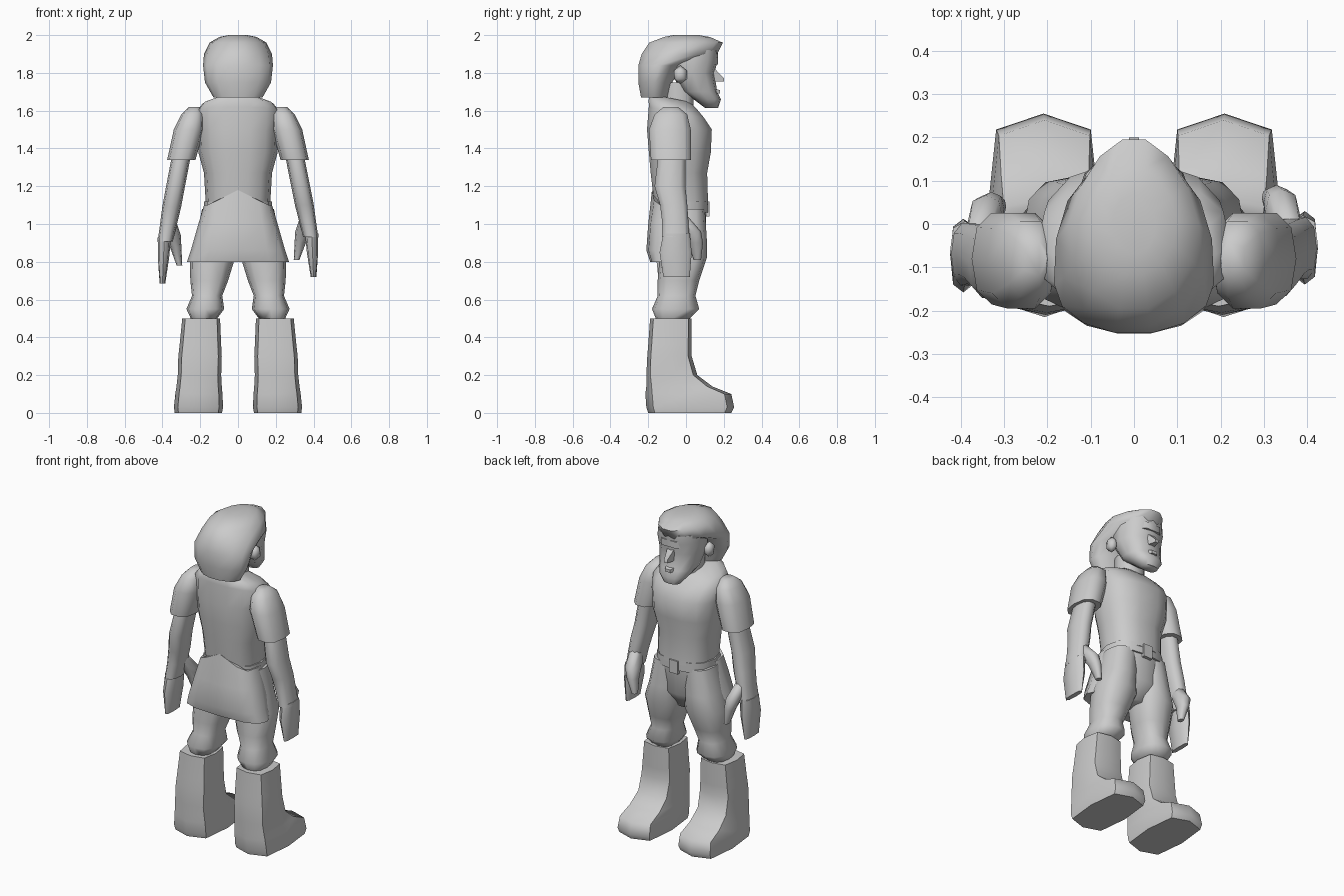
import bpy, bmesh
from math import sin, cos, tau, pi, copysign
from mathutils import Vector

default_cube = bpy.data.objects.get("Cube")
if default_cube:
    bpy.data.objects.remove(default_cube, do_unlink=True)

grey = bpy.data.materials.new("plain grey")
grey.use_nodes = True
shade = (0.6, 0.6, 0.6, 1)
grey.diffuse_color = shade
grey.node_tree.nodes["Principled BSDF"].inputs["Base Color"].default_value = shade


def finish(name, bm):
    """Turn a bmesh into a smooth object that keeps its hard edges."""
    bmesh.ops.recalc_face_normals(bm, faces=bm.faces)
    mesh = bpy.data.meshes.new(name)
    bm.to_mesh(mesh)
    bm.free()
    mesh.materials.append(grey)
    part = bpy.data.objects.new(name, mesh)
    bpy.context.collection.objects.link(part)
    bpy.ops.object.select_all(action="DESELECT")
    part.select_set(True)
    bpy.context.view_layer.objects.active = part
    bpy.ops.object.shade_smooth_by_angle(angle=pi / 3)


def squared(value, power):
    return copysign(abs(value) ** power, value)


def loft(name, rings, sides=12, power=0.8, lean=(0, 0), side=1, reshape=None):
    """Stack rings of (height, half width, back, front); lean gives the
    sideways centre of the lowest and the highest ring."""
    bm = bmesh.new()
    bottom, top = rings[0][0], rings[-1][0]
    loops = []
    for height, half_width, back, front in rings:
        share = (height - bottom) / (top - bottom)
        centre_x = lean[0] + (lean[1] - lean[0]) * share
        middle, depth = (back + front) / 2, (front - back) / 2
        loop = []
        for index in range(sides):
            angle = tau * index / sides
            across = squared(cos(angle), power)
            along = squared(sin(angle), power)
            point = Vector((side * (centre_x + half_width * across),
                            middle + depth * along, height))
            if reshape:
                reshape(point)
            loop.append(bm.verts.new(point))
        loops.append(loop)
    for lower, upper in zip(loops, loops[1:]):
        for index in range(sides):
            following = (index + 1) % sides
            bm.faces.new((lower[index], lower[following],
                          upper[following], upper[index]))
    bm.faces.new(loops[0])
    bm.faces.new(loops[-1])
    finish(name, bm)


def block(name, centre, size, pinch=1, drop=0):
    """Box whose front narrows by pinch, its upper front edge lowered by drop."""
    bm = bmesh.new()
    bmesh.ops.create_cube(bm, size=1)
    for vert in bm.verts:
        if vert.co.y > 0:
            vert.co.x *= pinch
            if vert.co.z > 0:
                vert.co.z -= drop
        vert.co = Vector(centre) + vert.co * Vector(size)
    finish(name, bm)


def drop_collar(point):
    """The collar sits lower at the front than at the nape."""
    if point.z > 1.55:
        point.z -= (point.y + 0.1) / 5


def raise_peak(point):
    """The back flap ends in a point above the middle of the belt."""
    if point.z > 1.05 and point.y < -0.1:
        point.z += max(0, 0.08 - abs(point.x) / 2)


def narrow_front(point):
    """The head is narrower at the front than at the ears."""
    point.x *= 1 - max(0, point.y)


# Shirt and neck
loft("shirt", [(1.1, .17, -.17, .12), (1.27, .18, -.19, .115), (1.38, .21, -.2, .135),
               (1.5, .215, -.21, .14), (1.6, .225, -.2, .1), (1.64, .19, -.2, .06),
               (1.67, .1, -.19, .02)],
     sides=14, reshape=drop_collar)
loft("neck", [(height, .08, -.12, .04) for height in (1.6, 1.75)])

# Trousers, belt and flared back flap
loft("hips", [(.8, .06, -.1, .04), (.9, .19, -.17, .1), (1.1, .18, -.17, .11)])
loft("belt", [(height, .18, -.17, .12) for height in (1.06, 1.12)])
block("belt_buckle", centre=(0, .115, 1.08), size=(.06, .02, .08))
loft("back_flap", [(.8, .27, -.19, 0), (.86, .25, -.21, .03), (1, .21, -.2, .06),
                   (1.1, .18, -.18, .05)], power=0.7, reshape=raise_peak)

# Face, with a broad bearded jaw, and its features
loft("face", [(1.615, .06, .1, .17), (1.66, .1, .04, .185), (1.7, .12, -.02, .165),
              (1.8, .14, -.08, .15), (1.87, .145, -.08, .17), (1.92, .14, -.08, .17)],
     reshape=narrow_front)
block("nose", centre=(0, .165, 1.8), size=(.055, .07, .09), pinch=.4, drop=.8)
block("lips", centre=(0, .16, 1.705), size=(.07, .04, .03), pinch=.5, drop=.4)
block("brow", centre=(0, .14, 1.865), size=(.2, .06, .04), pinch=.5)

# Hair, cut straight at the nape and swept over the forehead
loft("hair", [(1.67, .13, -.24, -.09), (1.75, .175, -.255, -.07),
              (1.84, .185, -.255, -.02), (1.9, .18, -.24, .17),
              (1.96, .15, -.2, .2), (1.99, .1, -.12, .13), (2, .05, -.07, .07)],
     sides=14, power=1, reshape=narrow_front)

for label, side in (("left", 1), ("right", -1)):
    # Ear
    bm = bmesh.new()
    bmesh.ops.create_icosphere(bm, subdivisions=1, radius=1)
    for vert in bm.verts:
        vert.co = Vector((side * .14, -.03, 1.79)) + vert.co * Vector((.03, .04, .05))
    finish(label + "_ear", bm)

    # Arm, the right one hanging a little lower and further back
    def hang(point):
        if point.x < 0 and point.z < 1.3:
            point += Vector((0, -.04, -.06)) * (1.3 - point.z)

    loft(label + "_sleeve", [(1.34, .075, -.19, .03), (1.5, .08, -.2, .03),
                             (1.58, .06, -.17, .01), (1.62, .03, -.12, -.04)],
         sides=10, lean=(.3, .23), side=side)
    loft(label + "_forearm", [(.93, .04, -.13, .02), (1.02, .045, -.13, .015),
                              (1.1, .05, -.14, .01), (1.2, .05, -.17, 0),
                              (1.36, .05, -.15, 0)],
         sides=10, lean=(.385, .3), side=side, reshape=hang)
    loft(label + "_fingers", [(.72, .015, -.12, .02), (.85, .03, -.14, .03),
                              (.95, .035, -.12, .02)],
         sides=8, power=0.7, lean=(.4, .39), side=side, reshape=hang)
    loft(label + "_thumb", [(.81, .015, .04, .08), (.9, .03, .01, .09),
                            (.96, .04, -.03, .08), (1.04, .03, -.08, .01)],
         sides=8, lean=(.31, .36), side=side, reshape=hang)

    # Trouser leg, gathered above the boot
    loft(label + "_trouser_leg", [(.5, .07, -.16, .02), (.55, .1, -.18, .07),
                                  (.62, .08, -.15, .05), (.7, .1, -.15, .07),
                                  (.82, .12, -.14, .11), (.92, .1, -.14, .11),
                                  (1.08, .09, -.12, .1)],
         lean=(.18, .1), side=side)

    # Boot shaft running into a pointed foot
    loft(label + "_boot", [(0, .125, -.2, .24), (.03, .13, -.21, .255),
                           (.1, .125, -.215, .24), (.14, .12, -.21, .14),
                           (.2, .115, -.21, .06), (.3, .115, -.205, .03),
                           (.36, .11, -.2, .03), (.5, .1, -.19, .03)],
         sides=8, power=0.5, lean=(.21, .195), side=side)
